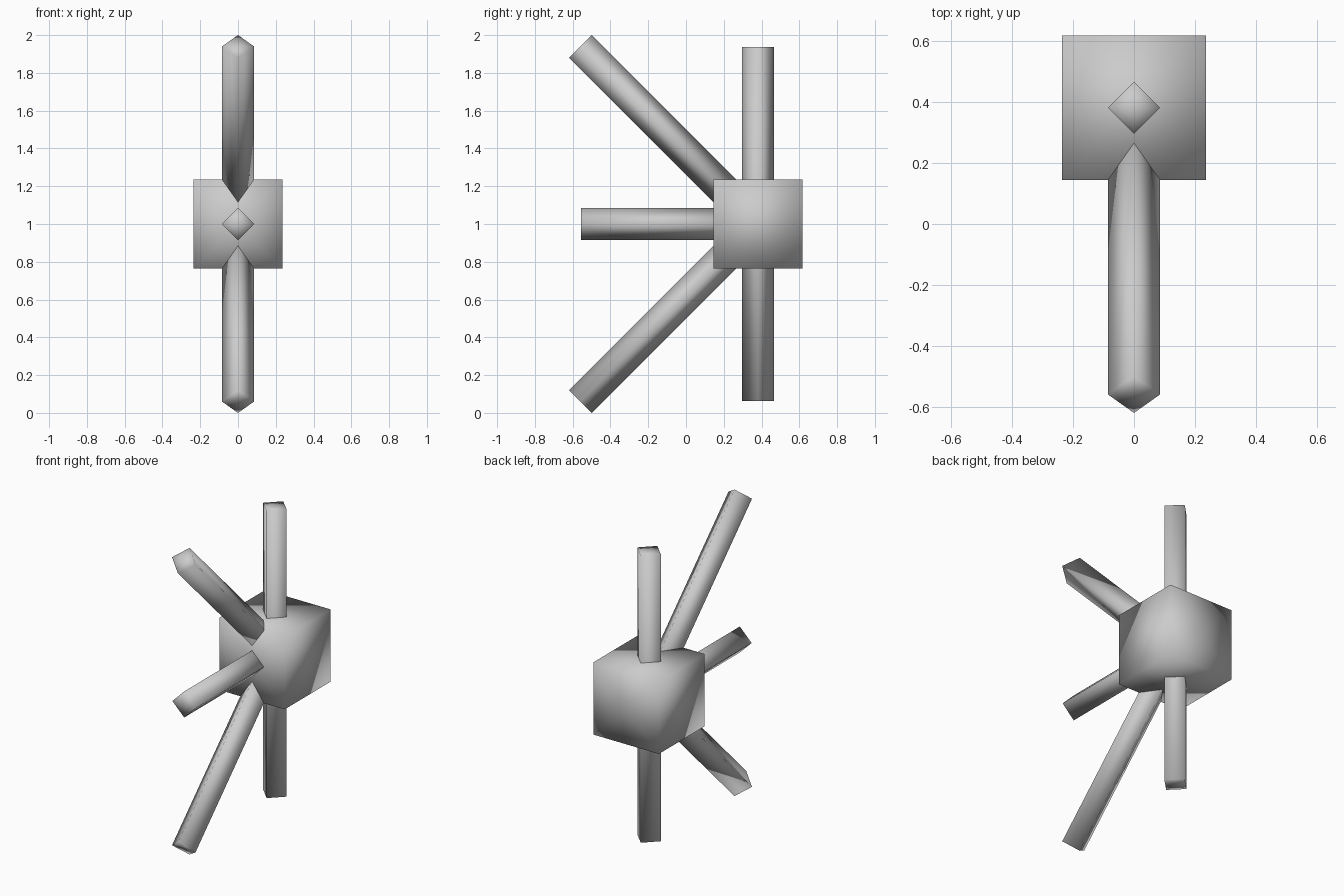
import bpy, bmesh
from mathutils import Vector, Matrix

if "Cube" in bpy.data.objects:
    bpy.data.objects.remove(bpy.data.objects["Cube"])

CENTRE = Vector((0, 0.381, 1.0))


def prism(name, start, end, radius, turn=0.0):
    """Smooth-shaded four-sided bar between two points, with fan caps."""
    axis = end - start
    bm = bmesh.new()
    bmesh.ops.create_cone(bm, cap_ends=True, cap_tris=True, segments=4,
                          radius1=radius, radius2=radius, depth=axis.length)
    # local x stays on world x so every bar has a ridge on each side
    z = axis.normalized()
    x = Vector((1, 0, 0))
    y = z.cross(x)
    rot = Matrix((x, y, z)).transposed().to_4x4()
    bmesh.ops.transform(bm, verts=bm.verts, matrix=Matrix.Translation((start + end) / 2)
                        @ rot @ Matrix.Rotation(turn, 4, 'Z'))
    for f in bm.faces:
        f.smooth = True
    mesh = bpy.data.meshes.new(name)
    bm.to_mesh(mesh)
    bm.free()
    ob = bpy.data.objects.new(name, mesh)
    bpy.context.collection.objects.link(ob)
    return ob


# square hub block, axis running front to back
half = Vector((0, 0.236, 0))
prism("hub_block", CENTRE + half, CENTRE - half, 0.236 * 2 ** 0.5, 0.7853982)

# diamond-section rods radiating from the hub
R, L = 0.085, 0.936
prism("vertical_rod", CENTRE - Vector((0, 0, L)), CENTRE + Vector((0, 0, L)), R)
prism("front_rod", CENTRE, CENTRE + Vector((0, -L, 0)), R)
for name, s in (("upper_diagonal_rod", 1), ("lower_diagonal_rod", -1)):
    prism(name, CENTRE, CENTRE + Vector((0, -0.94, s * 0.94)), R)
